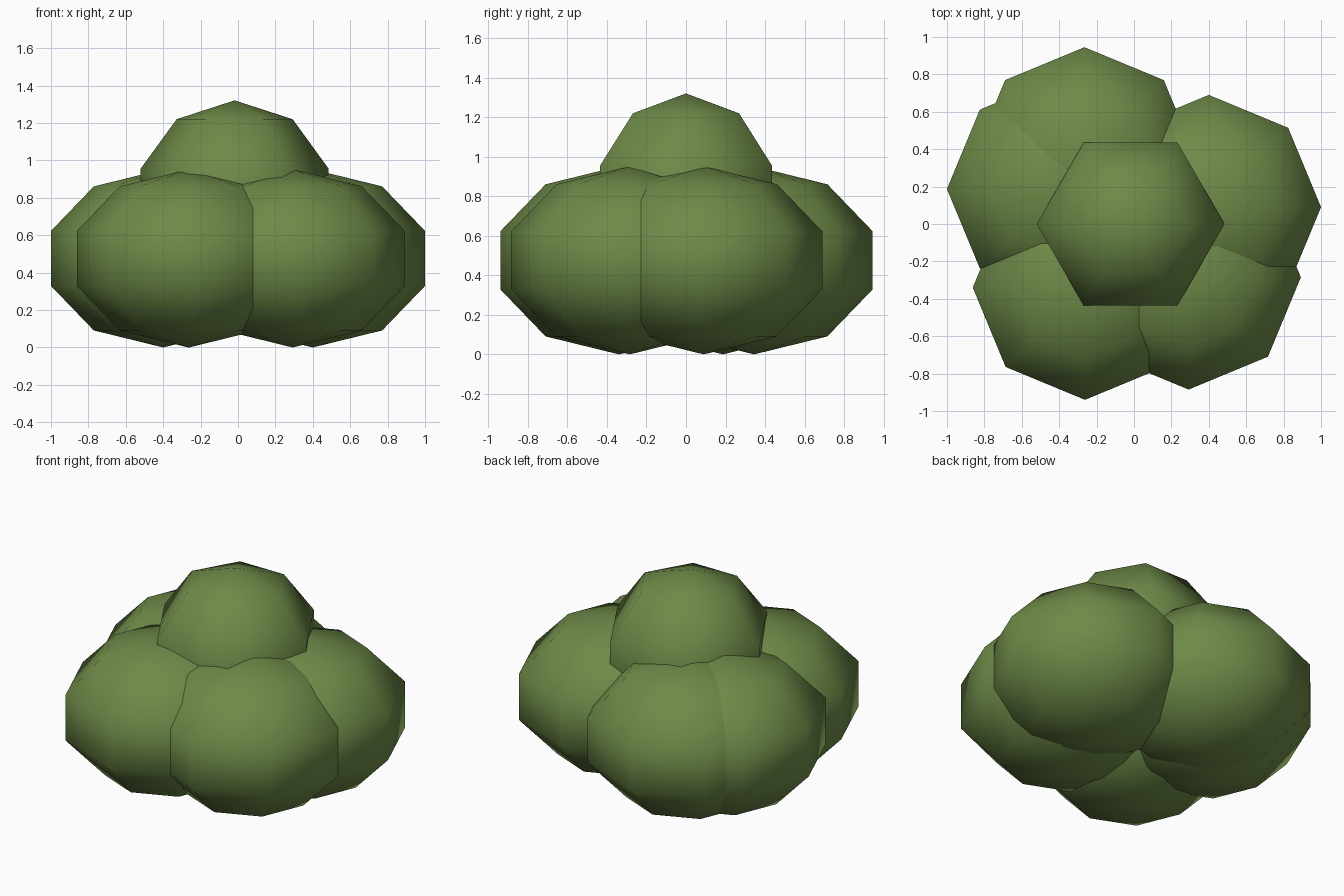
import bpy, bmesh, math

if "Cube" in bpy.data.objects:
    bpy.data.objects.remove(bpy.data.objects["Cube"])

leaf = bpy.data.materials.new("leaf_green")
leaf.diffuse_color = (0.156, 0.254, 0.065, 1.0)
leaf.use_nodes = True
leaf.node_tree.nodes["Principled BSDF"].inputs["Base Color"].default_value = leaf.diffuse_color


def clump(name, center, radius, height, sides, bands=5):
    """Smooth low-poly ball; radius and height are the half-axes."""
    bm = bmesh.new()
    cx, cy, cz = center
    top = bm.verts.new((cx, cy, cz + height))
    bottom = bm.verts.new((cx, cy, cz - height))
    rings = []
    for i in range(1, bands):
        phi = math.pi * i / bands
        r, z = radius * math.sin(phi), cz + height * math.cos(phi)
        rings.append([bm.verts.new((cx + r * math.cos(math.tau * k / sides),
                                    cy + r * math.sin(math.tau * k / sides), z))
                      for k in range(sides)])
    for k in range(sides):
        n = (k + 1) % sides
        bm.faces.new((top, rings[0][k], rings[0][n]))
        bm.faces.new((bottom, rings[-1][n], rings[-1][k]))
        for a, b in zip(rings, rings[1:]):
            bm.faces.new((a[k], b[k], b[n], a[n]))
    for f in bm.faces:
        f.smooth = True
    mesh = bpy.data.meshes.new(name)
    bm.to_mesh(mesh)
    bm.free()
    mesh.materials.append(leaf)
    obj = bpy.data.objects.new(name, mesh)
    bpy.context.collection.objects.link(obj)
    return obj


# Crown clump in the middle
clump("crown_clump", (-0.018, 0.0, 0.793), 0.528, 0.528, 6)

# Five squashed clumps around it
side_clumps = {
    "back_clump": (-0.265, 0.345),
    "left_clump": (-0.40, 0.187),
    "right_clump": (0.40, 0.09),
    "front_left_clump": (-0.262, -0.34),
    "front_right_clump": (0.292, -0.285),
}
for name, (x, y) in side_clumps.items():
    clump(name, (x, y, 0.476), 0.631, 0.476, 8)
